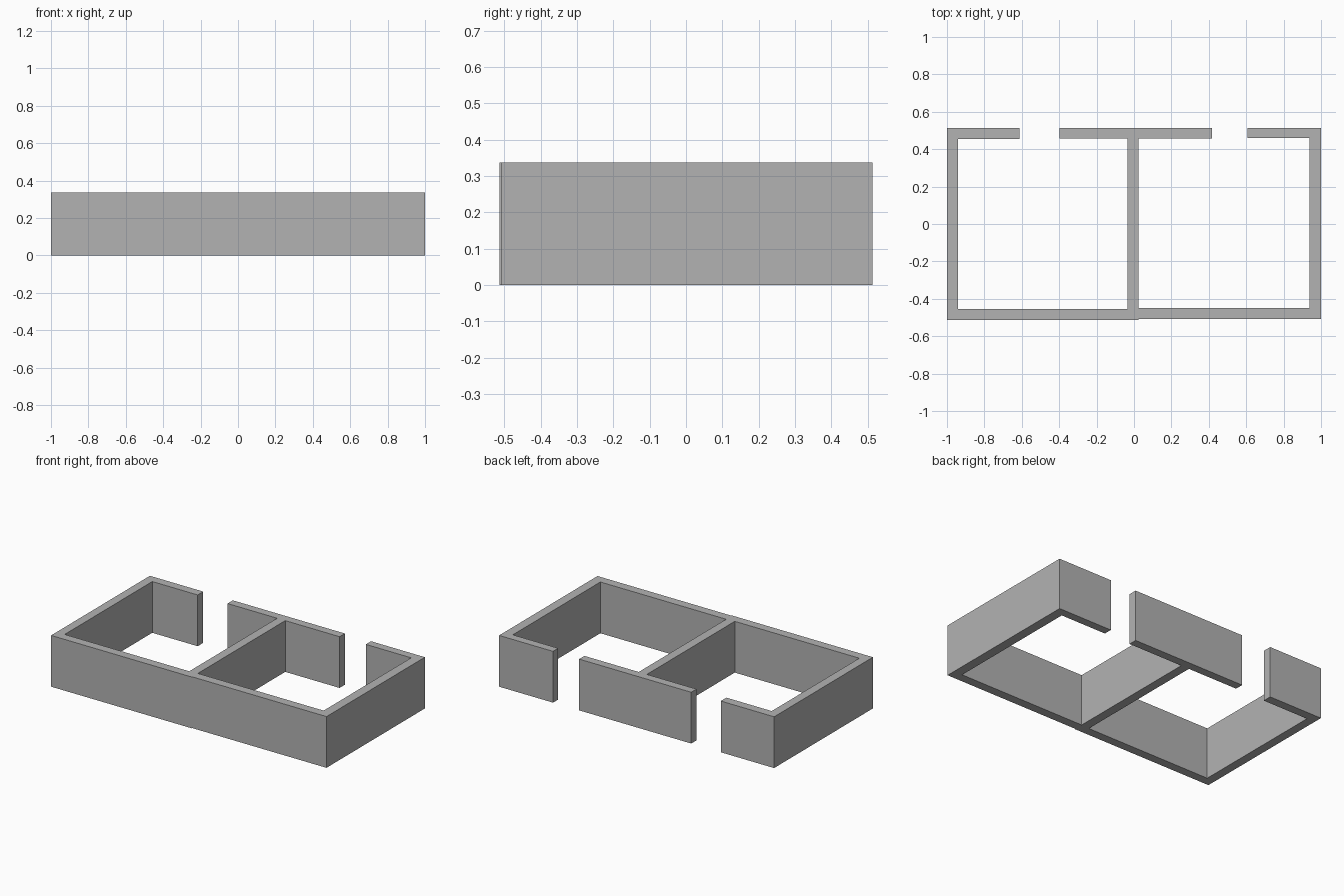
import bpy
import bmesh

if "Cube" in bpy.data.objects:
    bpy.data.objects.remove(bpy.data.objects["Cube"])

HEIGHT = 0.337

grey = bpy.data.materials.new("plain grey")
grey.diffuse_color = (0.45, 0.45, 0.45, 1)
grey.use_nodes = True
grey.node_tree.nodes["Principled BSDF"].inputs["Base Color"].default_value = grey.diffuse_color


def wall(name, outline):
    """Extrude a floor-plan outline (counter-clockwise) to wall height."""
    bm = bmesh.new()
    base = bm.faces.new([bm.verts.new((x, y, 0)) for x, y in outline])
    top = bmesh.ops.extrude_face_region(bm, geom=[base], use_keep_orig=True)
    verts = [v for v in top["geom"] if isinstance(v, bmesh.types.BMVert)]
    bmesh.ops.translate(bm, verts=verts, vec=(0, 0, HEIGHT))
    bmesh.ops.recalc_face_normals(bm, faces=bm.faces)
    mesh = bpy.data.meshes.new(name)
    bm.to_mesh(mesh)
    bm.free()
    mesh.materials.append(grey)
    bpy.context.collection.objects.link(bpy.data.objects.new(name, mesh))


# Left room: back stub, side, front and the shared dividing wall
wall("left_room_walls", [
    (-1, -0.513), (0.023, -0.513), (0.023, 0.458), (-0.036, 0.458),
    (-0.036, -0.455), (-0.942, -0.455), (-0.942, 0.455),
    (-0.612, 0.455), (-0.612, 0.513), (-1, 0.513)])

# Right room: front, side and back stub, set back very slightly in front
wall("right_room_walls", [
    (0.023, -0.509), (1, -0.509), (1, 0.513), (0.608, 0.513),
    (0.608, 0.459), (0.938, 0.459), (0.938, -0.450), (0.023, -0.450)])

# Back wall between the two door openings
wall("back_middle_wall", [
    (-0.397, 0.458), (0.418, 0.458), (0.418, 0.513), (-0.397, 0.513)])
